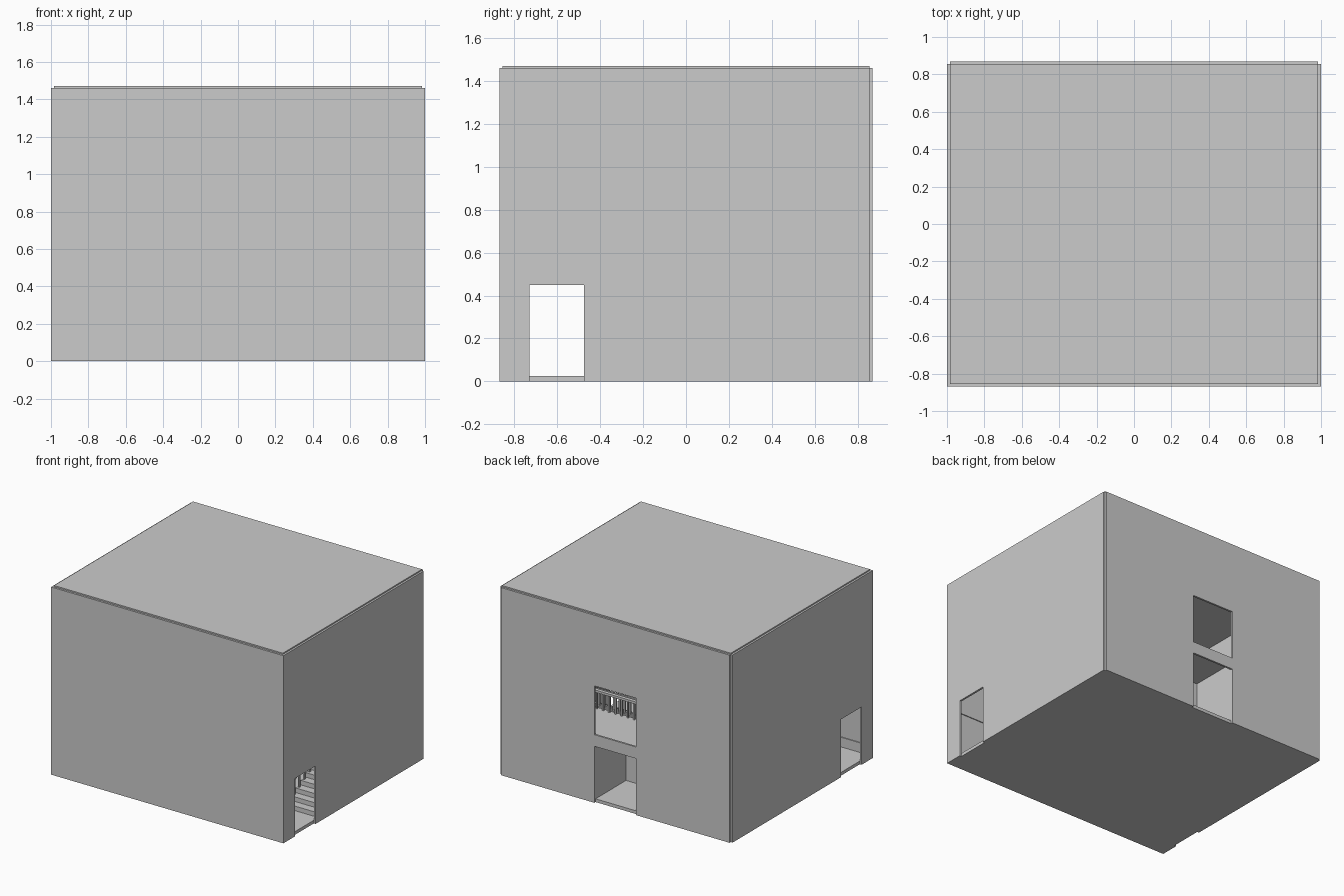
import bpy, bmesh
from mathutils import Matrix, Vector

if "Cube" in bpy.data.objects:
    bpy.data.objects.remove(bpy.data.objects["Cube"])


def boxes(name, bounds):
    """One object made of axis-aligned boxes (x0, x1, y0, y1, z0, z1)."""
    bm = bmesh.new()
    for x0, x1, y0, y1, z0, z1 in bounds:
        m = Matrix.Translation(((x0 + x1) / 2, (y0 + y1) / 2, (z0 + z1) / 2))
        m = m @ Matrix.Diagonal((x1 - x0, y1 - y0, z1 - z0, 1))
        bmesh.ops.create_cube(bm, size=1, matrix=m)
    me = bpy.data.meshes.new(name)
    bm.to_mesh(me)
    bm.free()
    ob = bpy.data.objects.new(name, me)
    bpy.context.collection.objects.link(ob)
    return ob


def cut(ob, name, bounds):
    cutter = boxes(name, bounds)
    cutter.hide_render = True
    cutter.hide_viewport = True
    mod = ob.modifiers.new("opening", 'BOOLEAN')
    mod.operation = 'DIFFERENCE'
    mod.solver = 'EXACT'
    mod.object = cutter


def mirror_x(ob):
    ob.modifiers.new("mirror", 'MIRROR').use_axis[0] = True


T, H, F = 0.015, 1.46, 0.025      # wall thickness, wall height, floor top
G = 0.52                          # gallery floor level
Y, GY = 0.87, 0.48                # half depth, gallery front edge

# shell: floor, roof and walls
boxes("floor", [(-1 + T, 1 - T, -Y + T, Y - T, 0, F)])
boxes("roof", [(-1 + T, 1 - T, -Y + T, Y - T, H - T, H + 0.01)])
boxes("front_wall", [(-1, 1, -Y, -Y + T, 0, H)])
back = boxes("back_wall", [(-1 + T, 1 - T, Y - T, Y, 0, H)])
cut(back, "back_openings", [(-0.18, 0.18, 0.8, 0.95, -0.1, 0.44),
                            (-0.18, 0.18, 0.8, 0.95, 0.53, 0.91)])
for side, s in (("right", 1), ("left", -1)):
    c = s * (1 - T / 2)
    wall = boxes(side + "_wall", [(c - T / 2, c + T / 2, -Y + T, Y - T, 0, H)])
    cut(wall, side + "_door_opening", [(c - 0.1, c + 0.1, -0.73, -0.475, -0.1, 0.45)])

# entrance recess below the gallery
boxes("recess_walls", [(-0.195, -0.18, GY, Y - T, F, G - 0.03),
                       (0.18, 0.195, GY, Y - T, F, G - 0.03),
                       (-0.195, 0.195, GY - T, GY, F, G - 0.03)])

# upper gallery
boxes("gallery_floor", [(-1 + T, 1 - T, GY - T, Y - T, G - 0.03, G)])

# skirting and band along the front wall
boxes("front_skirting", [(-0.985, 0.985, -0.855, -0.848, F, 0.1)])
boxes("front_band", [(-0.985, 0.985, -0.855, -0.848, 0.44, 0.46)])

# mirrored stairs along the side walls
N, SY = 14, -0.42
run, rise = (GY - T - SY) / N, (G - F) / N
steps = [(0.7, 0.985, SY + i * run, SY + (i + 1) * run,
          max(F, F + (i - 2) * rise), F + (i + 1) * rise) for i in range(N)]
mirror_x(boxes("stairs", steps))

# stair balusters and newel post
posts = [(0.705, 0.717, SY + (i + .35) * run, SY + (i + .6) * run,
          F + (i + 1) * rise, F + (i + 1) * rise + 0.11) for i in range(N)]
posts.append((0.695, 0.725, SY - 0.03, SY, F, F + 0.19))
mirror_x(boxes("stair_balusters", posts))

# sloping handrail
rail = boxes("stair_handrail", [(0.699, 0.723, SY - 0.02, GY - T, 0, 0.016)])
slope = rise / run
for v in rail.data.vertices:
    v.co.z += F + rise + 0.1 + (v.co.y - SY) * slope
mirror_x(rail)

# gallery balustrade
n = 27
bars = [(-0.695 + i * 1.39 / (n - 1) - .006, -0.695 + i * 1.39 / (n - 1) + .006,
         GY - 0.002, GY + 0.01, G, G + 0.13) for i in range(n)]
bars.append((-0.71, 0.71, GY - 0.01, GY + 0.018, G + 0.13, G + 0.148))
boxes("gallery_balustrade", bars)
